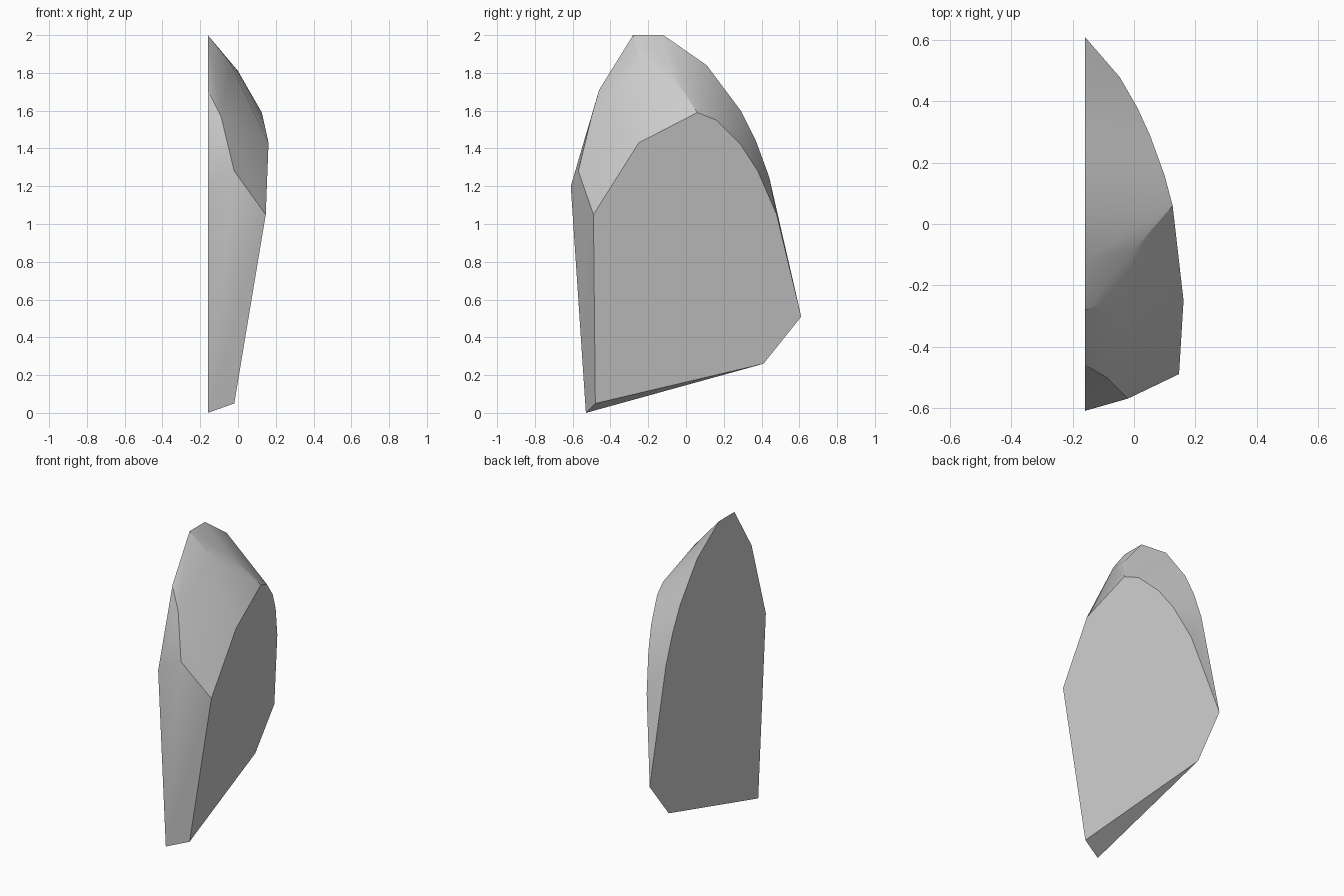
import bpy, bmesh, math

if "Cube" in bpy.data.objects:
    bpy.data.objects.remove(bpy.data.objects["Cube"])

BACK_X = -0.16


def face_x(y, z):
    """x of the large tilted front plane of the stone."""
    return -0.02 + 0.165 * (z - 0.05) - 0.2 * (y + 0.48)


# flat back outline (y, z)
back = [(-0.53, 0), (-0.61, 1.2), (-0.46, 1.71), (-0.28, 2), (-0.12, 2), (0.11, 1.84),
        (0.29, 1.6), (0.37, 1.44), (0.44, 1.25), (0.61, 0.51), (0.41, 0.26)]
# outline of the tilted face (y, z)
front = [(-0.48, 0.05), (-0.49, 1.05), (-0.25, 1.43), (0.06, 1.59), (0.16, 1.55),
         (0.29, 1.42), (0.38, 1.28), (0.48, 1.05)]
# corners between the two outlines
ridge = [(-0.02, -0.57, 1.28), (-0.09, -0.5, 1.57), (-0.04, -0.24, 1.85),
         (0, -0.085, 1.81), (0.03, -0.04, 1.75)]

points = [(BACK_X, y, z) for y, z in back]
points += [(face_x(y, z), y, z) for y, z in front] + ridge

# faceted stone chunk
bm = bmesh.new()
for p in points:
    bm.verts.new(p)
bmesh.ops.convex_hull(bm, input=bm.verts)
bmesh.ops.dissolve_limit(bm, angle_limit=math.radians(2), verts=bm.verts, edges=bm.edges)
bmesh.ops.recalc_face_normals(bm, faces=bm.faces)
mesh = bpy.data.meshes.new("stone_chunk")
bm.to_mesh(mesh)
bm.free()
stone = bpy.data.objects.new("stone_chunk", mesh)
bpy.context.collection.objects.link(stone)

grey = bpy.data.materials.new("stone grey")
grey.diffuse_color = (0.6, 0.6, 0.6, 1)
grey.use_nodes = True
grey.node_tree.nodes["Principled BSDF"].inputs["Base Color"].default_value = grey.diffuse_color
mesh.materials.append(grey)

bpy.context.view_layer.objects.active = stone
stone.select_set(True)
bpy.ops.object.shade_smooth_by_angle(angle=math.radians(30))
